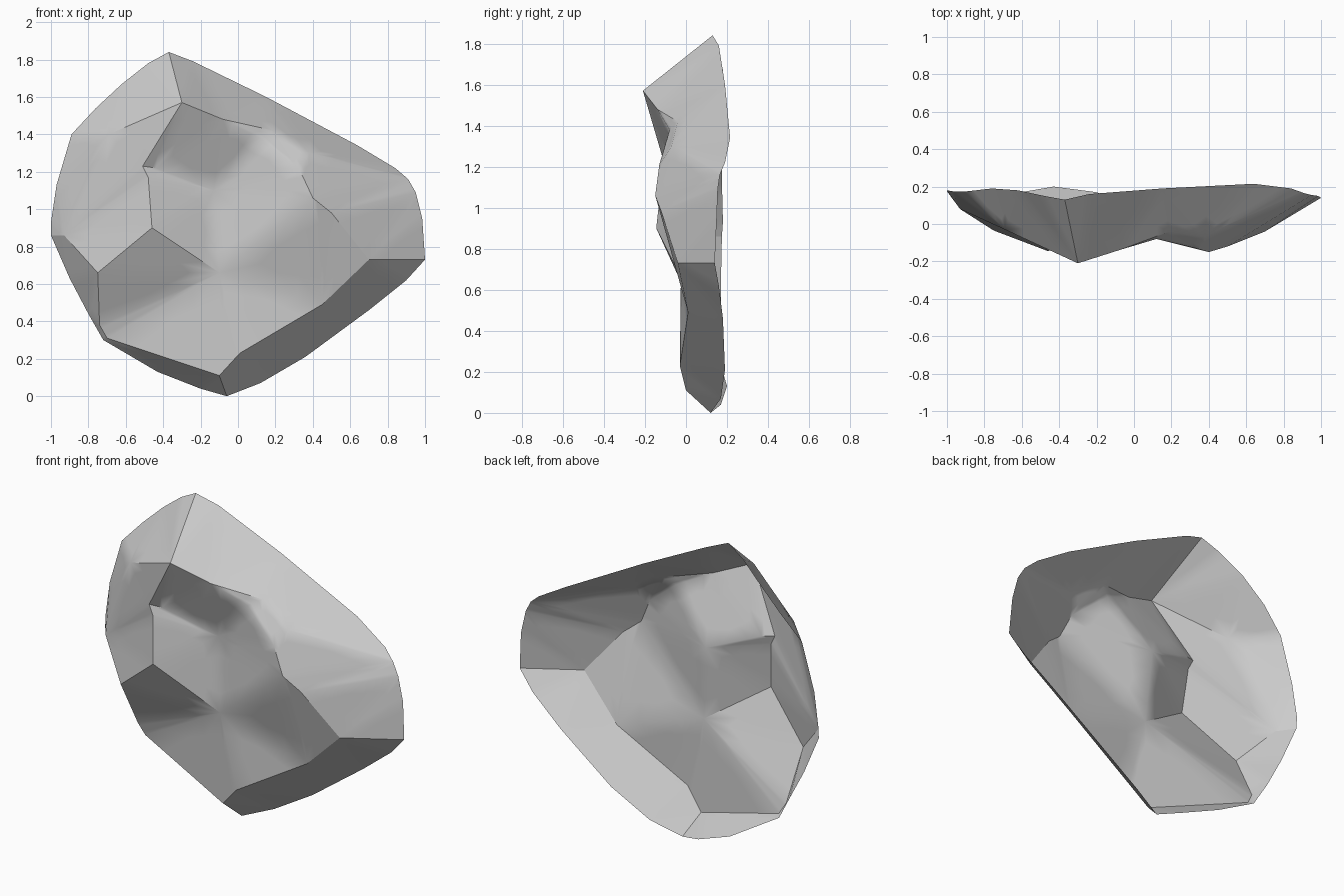
import bpy
import bmesh
from mathutils import Vector
from mathutils.geometry import delaunay_2d_cdt

if "Cube" in bpy.data.objects:
    bpy.data.objects.remove(bpy.data.objects["Cube"])

# Rim of the open rock shell, counter-clockwise from the top: x, z, depth
rim = [(-.37, 1.84, .13), (-.48, 1.78, .15), (-.62, 1.67, .18), (-.76, 1.54, .19),
       (-.89, 1.40, .175), (-.97, 1.13, .175), (-1.0, .93, .18), (-1.0, .86, .175),
       (-.90, .63, .17), (-.80, .44, .17), (-.72, .30, .15), (-.43, .13, .20),
       (-.20, .04, .17), (-.06, 0, .12), (.12, .07, .17), (.36, .21, .19),
       (.70, .46, .18), (.90, .62, .16), (1.0, .73, .14), (.985, .95, .15),
       (.95, 1.09, .155), (.91, 1.16, .165), (.84, 1.22, .19), (.64, 1.34, .215),
       (.15, 1.60, .19), (-.24, 1.79, .16)]

# Corners of the chipped facets: x, z, depth
corners = {
    "peak": (-.30, 1.57, -.21), "brow": (-.08, 1.48, -.14),
    "brow_end": (.19, 1.42, -.04), "chip": (.12, 1.38, -.08),
    "shoulder": (.38, 1.30, -.07), "chip_low": (.33, 1.21, -.13),
    "right_bump": (.40, 1.06, -.15), "right_mid": (.50, .98, -.12),
    "right_low": (.70, .73, -.04), "lower_right": (.45, .49, .01),
    "toe_right": (.01, .23, -.03), "toe": (-.10, .11, 0),
    "nick": (-.51, 1.23, -.11), "nick_in": (-.44, 1.22, -.085),
    "nick_low": (-.48, 1.17, -.115), "left_bump": (-.46, .90, -.145),
    "left_low": (-.75, .66, -.035), "heel_up": (-.74, .38, .11),
    "heel": (-.70, .31, .125), "left_top": (-.69, 1.40, -.03),
    "left_mid": (-.93, .86, .08), "hollow": (-.13, 1.10, 0),
    "centre": (-.10, .66, -.025),
}

# Facet borders; "@n" means rim point n
hard = ["@0 peak left_top", "peak brow brow_end", "peak nick nick_in",
        "nick nick_low left_bump left_low left_mid @7", "left_bump centre",
        "left_low heel_up heel toe @13", "toe toe_right lower_right right_low @18",
        "right_low right_mid right_bump chip_low"]
soft = ["left_top @4", "left_top left_mid", "nick_in hollow chip brow_end shoulder",
        "chip chip_low shoulder @21 right_bump centre hollow", "heel @10",
        "lower_right centre toe_right", "centre heel_up"]

points = rim + list(corners.values())
index = {name: len(rim) + i for i, name in enumerate(corners)}


def chain_edges(chains):
    """Turn chains of corner names into index pairs."""
    pairs = []
    for chain in chains:
        ids = [int(n[1:]) if n[0] == "@" else index[n] for n in chain.split()]
        pairs += zip(ids, ids[1:])
    return pairs


hard_edges = chain_edges(hard)
rim_edges = [(i, (i + 1) % len(rim)) for i in range(len(rim))]
all_edges = rim_edges + hard_edges + chain_edges(soft)

# Fill the facets between the borders
_, _, faces, origin, _, _ = delaunay_2d_cdt(
    [Vector((x, z)) for x, z, _ in points], all_edges, [], 1, 1e-5)

bm = bmesh.new()
verts = [bm.verts.new((x, y, z)) for x, z, y in points]
for face in faces:
    ids = [origin[i][0] for i in face if origin[i]]
    if len(set(ids)) == 3:
        bm.faces.new([verts[i] for i in ids]).smooth = True
for a, b in hard_edges:
    edge = bm.edges.get((verts[a], verts[b]))
    if edge:
        edge.smooth = False

# Rock object
mesh = bpy.data.meshes.new("rock_face")
bm.to_mesh(mesh)
bm.free()
rock = bpy.data.objects.new("rock_face", mesh)
bpy.context.collection.objects.link(rock)

stone = bpy.data.materials.new("stone_grey")
stone.diffuse_color = (.6, .6, .6, 1)
stone.use_nodes = True
stone.node_tree.nodes["Principled BSDF"].inputs["Base Color"].default_value = stone.diffuse_color
mesh.materials.append(stone)

# Fine flat subdivision keeps the soft borders narrow
sub = rock.modifiers.new("facets", "SUBSURF")
sub.subdivision_type = "SIMPLE"
sub.levels = sub.render_levels = 2
